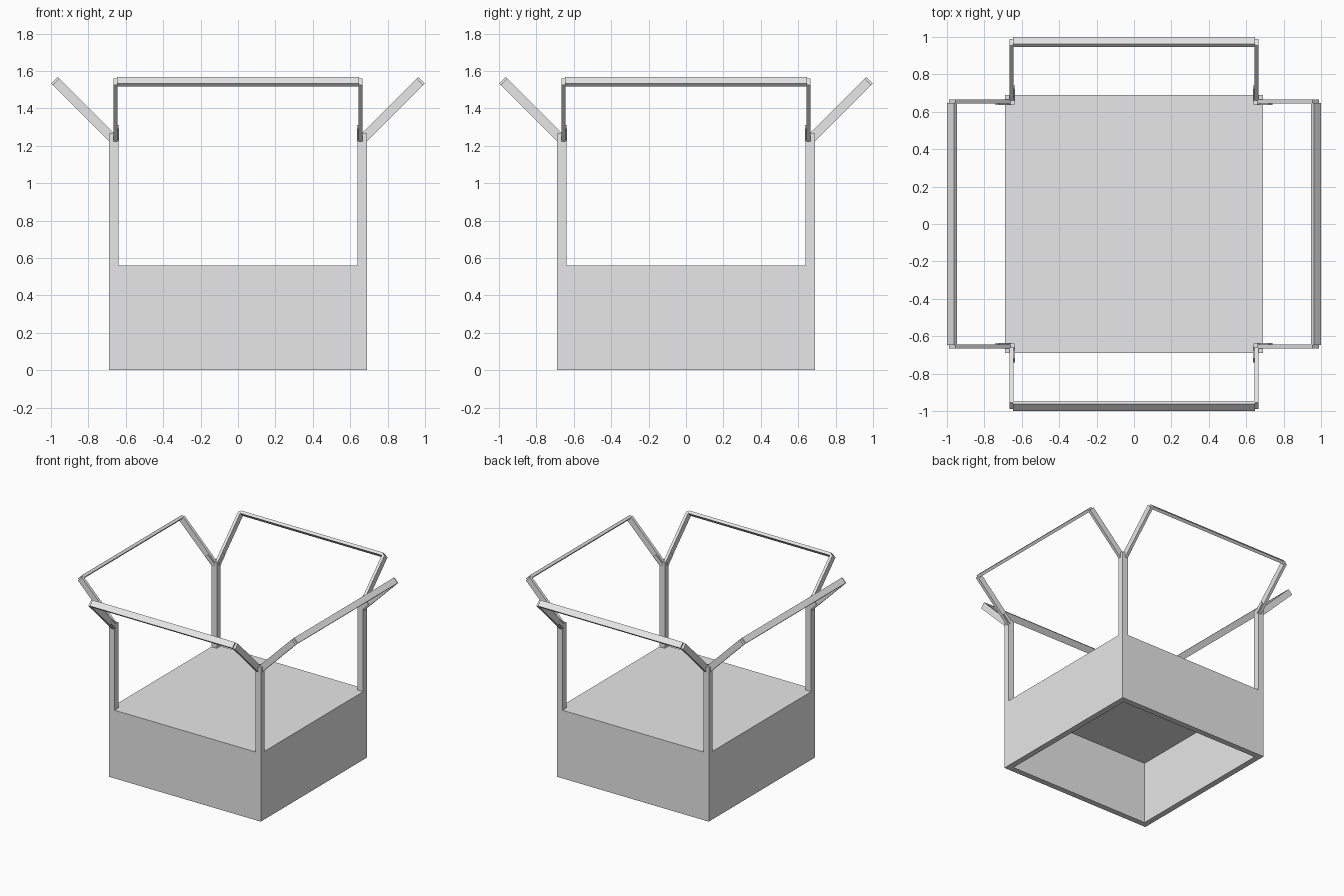
import bpy
import bmesh
from math import radians, sqrt
from mathutils import Matrix, Vector

default = bpy.data.objects.get("Cube")
if default:
    bpy.data.objects.remove(default, do_unlink=True)

# Single plain grey material
grey = bpy.data.materials.new("plain grey")
grey.use_nodes = True
color = (0.8, 0.8, 0.8, 1)
grey.diffuse_color = color
grey.node_tree.nodes["Principled BSDF"].inputs["Base Color"].default_value = color

HALF = 0.69        # half width of the box
BASE_H = 0.56      # height of the solid-looking base
POST_H = 1.265
BAR = 0.05         # thickness of posts, walls and flap bars
THIN = 0.023       # narrow side of flap bars


def add_box(bm, size, matrix):
    bmesh.ops.create_cube(bm, size=1, matrix=matrix @ Matrix.Diagonal((*size, 1)))


def finish(bm, name):
    mesh = bpy.data.meshes.new(name)
    bm.to_mesh(mesh)
    bm.free()
    mesh.materials.append(grey)
    obj = bpy.data.objects.new(name, mesh)
    bpy.context.collection.objects.link(obj)
    return obj


# Base: a box open underneath, with thick walls
bm = bmesh.new()
add_box(bm, (2 * HALF, 2 * HALF, BASE_H), Matrix.Translation((0, 0, BASE_H / 2)))
bottom = [f for f in bm.faces if f.normal.z < -0.5]
bmesh.ops.delete(bm, geom=bottom, context='FACES_ONLY')
base = finish(bm, "box_base")
wall = base.modifiers.new("Walls", 'SOLIDIFY')
wall.thickness = 0.048
wall.offset = -1
wall.use_even_offset = True

# Corner posts
for sx, side in ((-1, "right"), (1, "left")):
    for sy, end in ((-1, "front"), (1, "back")):
        bm = bmesh.new()
        c = HALF - BAR / 2
        add_box(bm, (BAR, BAR, POST_H - BASE_H),
                Matrix.Translation((sx * c, sy * c, (POST_H + BASE_H) / 2)))
        finish(bm, f"{end}_{side}_post")

# Flap frames: two arms, an outer bar and two short hinge strips, tilted outward
tilt = Matrix.Rotation(radians(-45), 4, 'X')
hinge = Vector((0, -0.667, 1.236))
LENGTH = 0.314 * sqrt(2)
for i, side in enumerate(("front", "left", "back", "right")):
    turn = Matrix.Rotation(radians(90 * i), 4, 'Z')
    frame = turn @ Matrix.Translation(hinge) @ tilt
    frame = turn @ Matrix.Translation(hinge) @ Matrix.Rotation(radians(45), 4, 'X')
    bm = bmesh.new()
    arm = LENGTH - 0.012
    for s in (-1, 1):
        add_box(bm, (THIN, BAR, arm), frame @ Matrix.Translation((s * 0.655, 0, arm / 2)))
        add_box(bm, (0.01, 0.03, 0.09), frame @ Matrix.Translation((s * 0.64, 0, 0.045)))
    add_box(bm, (1.296, BAR, THIN), frame @ Matrix.Translation((0, 0, LENGTH - THIN / 2)))
    finish(bm, f"{side}_flap_frame")
